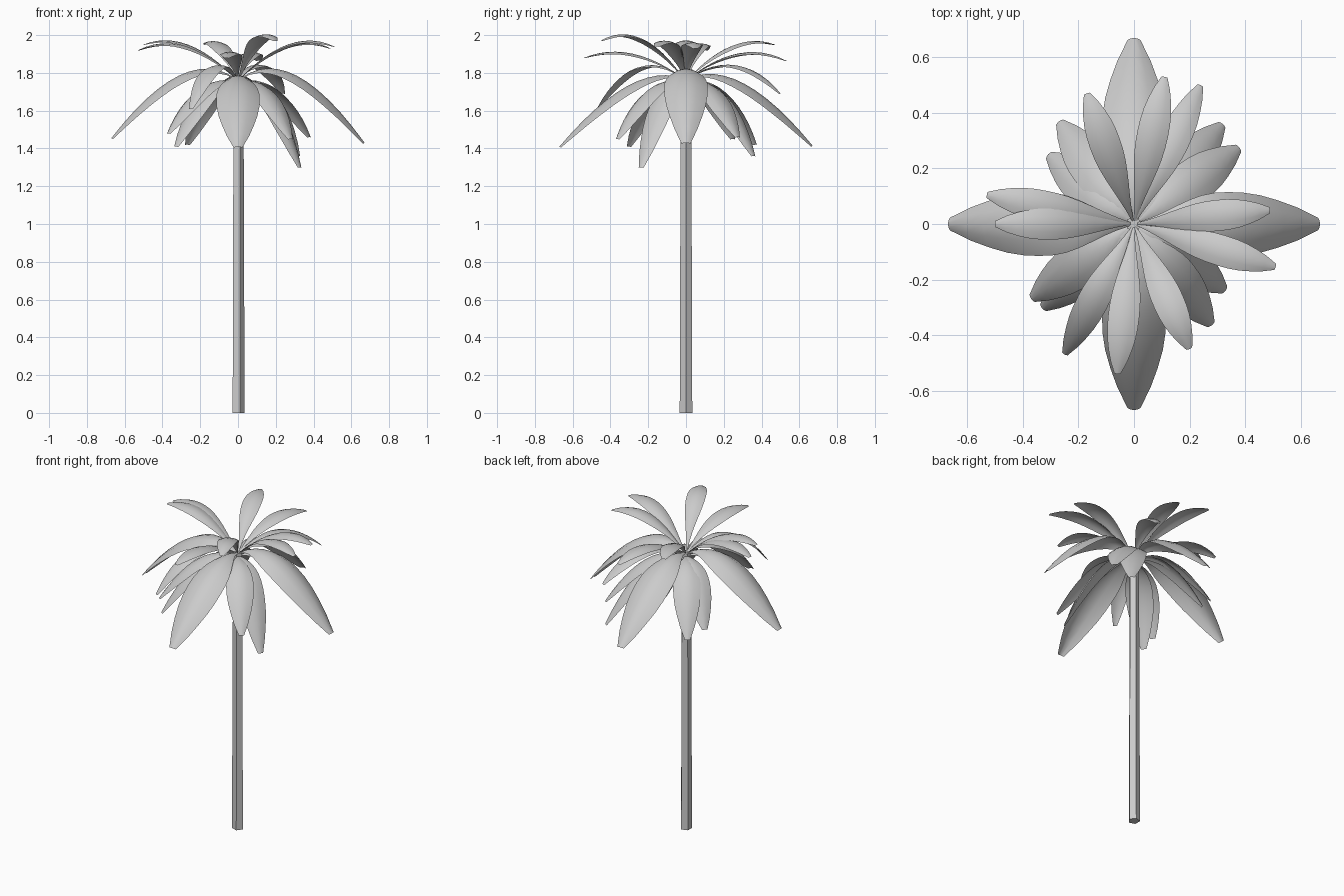
import bpy, bmesh, math
from mathutils import Vector

if "Cube" in bpy.data.objects:
    bpy.data.objects.remove(bpy.data.objects["Cube"])

WIDTHS = [0.06, 0.2, 0.38, 0.58, 0.76, 0.9, 0.98, 1.0, 0.98, 0.9, 0.74, 0.52, 0.2]
COLUMNS = [-1, -0.5, 0, 0.5, 1]


def frond(name, tip, base_z, ctrl_r, ctrl_z, half_width, arch):
    """Arched leaf blade swept along a curve from the crown to the tip."""
    tip = Vector(tip)
    out = Vector((tip.x, tip.y, 0))
    reach = out.length
    out.normalize()
    side = Vector((-out.y, out.x, 0))
    up = Vector((0, 0, 1))
    p0 = out * 0.012 + up * base_z
    p1 = out * (ctrl_r * reach) + up * ctrl_z
    bm = bmesh.new()
    rows = []
    n = len(WIDTHS) - 1
    for i, w in enumerate(WIDTHS):
        t = i / n
        p = p0 * (1 - t) ** 2 + p1 * 2 * t * (1 - t) + tip * t * t
        tangent = ((p1 - p0) * (1 - t) + (tip - p1) * t).normalized()
        normal = tangent.cross(side)
        w *= half_width
        rows.append([bm.verts.new(p + side * c * w - normal * arch * w * c * c)
                     for c in COLUMNS])
    for a, b in zip(rows, rows[1:]):
        for j in range(len(COLUMNS) - 1):
            bm.faces.new((a[j], b[j], b[j + 1], a[j + 1]))
    bmesh.ops.reverse_faces(bm, faces=[f for f in bm.faces if f.normal.z < 0])
    bmesh.ops.recalc_face_normals(bm, faces=bm.faces)
    bm.normal_update()
    if sum(f.normal.z for f in bm.faces) < 0:
        bmesh.ops.reverse_faces(bm, faces=bm.faces)
    me = bpy.data.meshes.new(name)
    bm.to_mesh(me)
    bm.free()
    for f in me.polygons:
        f.use_smooth = True
    ob = bpy.data.objects.new(name, me)
    bpy.context.collection.objects.link(ob)


# Trunk: five-sided, slightly tapered
bpy.ops.mesh.primitive_cone_add(vertices=5, radius1=0.035, radius2=0.029,
                                depth=1.77, location=(0, 0, 0.885),
                                rotation=(0, 0, -math.pi / 2))
bpy.context.object.name = "trunk"

# Four large fronds
for tip, cz in [((0.67, 0, 1.43), 1.97), ((-0.67, 0, 1.455), 1.96),
                ((0, 0.67, 1.415), 1.89), ((0, -0.67, 1.41), 1.87)]:
    frond("large_frond", tip, 1.77, 0.42, cz, 0.115, 0.4)

# Drooping fronds on the diagonals
for tip in [(0.33, -0.24, 1.30), (0.28, -0.365, 1.45), (0.32, 0.36, 1.36),
            (0.38, 0.275, 1.46), (-0.37, -0.27, 1.48), (-0.33, -0.305, 1.41),
            (-0.27, 0.37, 1.42), (-0.31, 0.25, 1.45)]:
    frond("drooping_frond", tip, 1.75, 0.5, 1.82, 0.08, 0.3)

# Upper fronds rising from the crown
for tip, cz in [((0.51, -0.155, 1.94), 2.05), ((0.49, 0.05, 1.93), 2.04),
                ((0.20, -0.45, 1.97), 2.095), ((-0.06, -0.54, 1.88), 1.98),
                ((-0.25, -0.47, 1.61), 1.97), ((-0.50, 0.0, 1.95), 2.04),
                ((-0.53, 0.105, 1.92), 2.04), ((-0.17, 0.47, 1.95), 2.03),
                ((0.11, 0.53, 1.865), 1.99), ((0.24, 0.50, 1.69), 1.95)]:
    frond("upper_frond", tip, 1.77, 0.55, cz, 0.056, 0.25)
